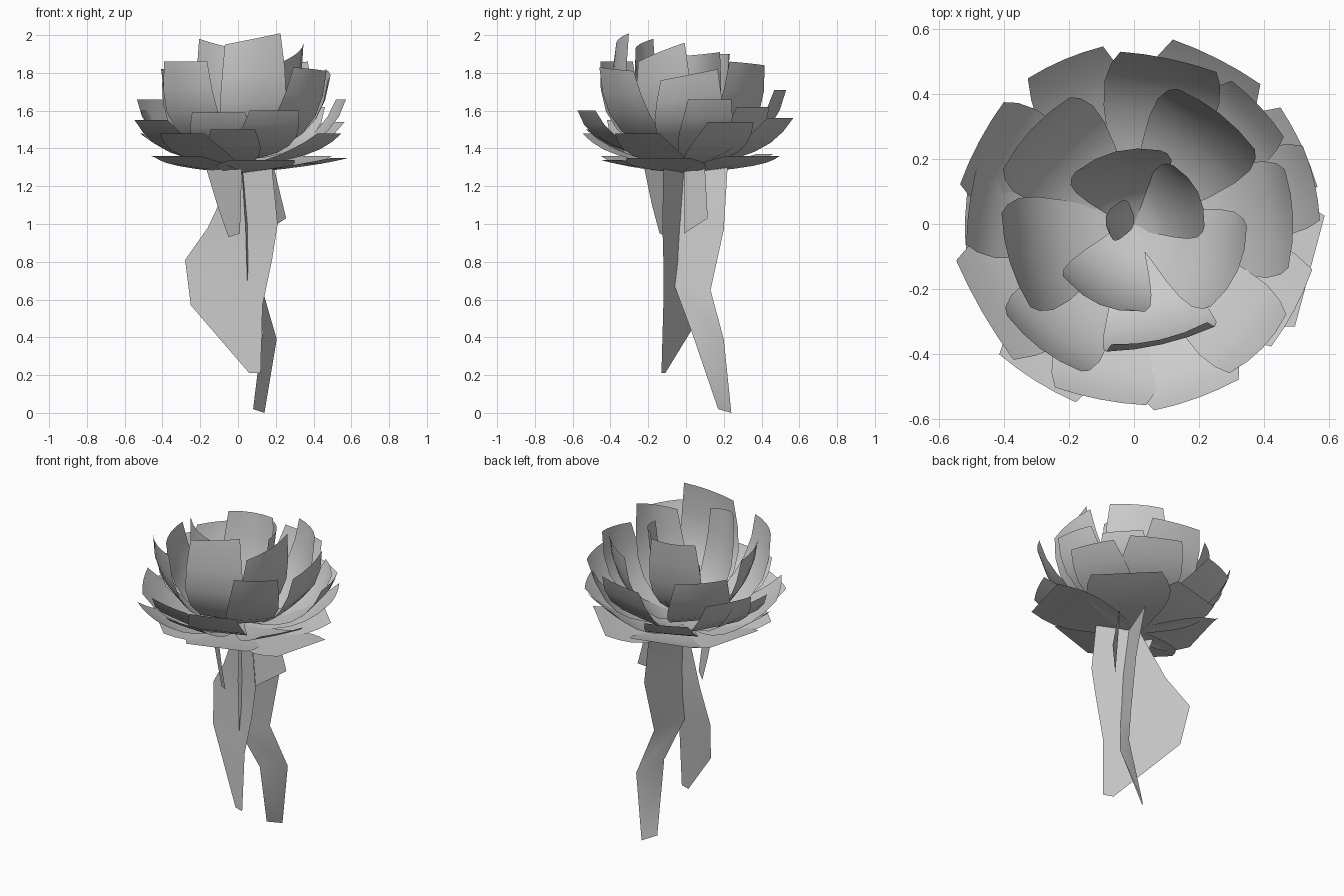
import bpy, math
from mathutils import Vector


def sheet(name, rows):
    """Grid surface from rows of points."""
    n = len(rows[0])
    verts = [p for r in rows for p in r]
    faces = [(i*n+j, i*n+j+1, (i+1)*n+j+1, (i+1)*n+j)
             for i in range(len(rows)-1) for j in range(n-1)]
    me = bpy.data.meshes.new(name)
    me.from_pydata(verts, [], faces)
    me.polygons.foreach_set("use_smooth", [True]*len(faces))
    ob = bpy.data.objects.new(name, me)
    bpy.context.collection.objects.link(ob)


def petal(name, az, r, z, w, base, belly=0.75, rise=0.03, tilt=0.0, cup=0.01):
    """Petal sweeping outward and up: a curved profile widened sideways.
    tilt raises the left corner of the tip above the right one."""
    a = math.radians(az)
    out, side = Vector((math.cos(a), math.sin(a), 0)), Vector((-math.sin(a), math.cos(a), 0))
    widths = [0.2, 0.48, 0.75, 0.93, 1.0, 0.95, 0.84]
    rows = []
    for i, wd in enumerate(widths):
        t = i/(len(widths)-1)
        pr = 2*t*(1-t)*r*belly + t*t*r
        pz = base*(1-t)**2 + 2*t*(1-t)*(base+rise) + t*t*z
        row = []
        for u in (-1, -0.5, 0, 0.5, 1):
            p = out*(pr - cup*u*u*t) + side*(u*wd*w/2)
            p.z = pz + tilt*u*t*t
            row.append(p)
        rows.append(row)
    sheet(name, rows)


# flat bottom ring: azimuth, tip radius, tip height, width
for az, r, z, w in [(-15, .56, 1.35, .42), (-135, .46, 1.36, .42), (165, .43, 1.36, .42),
                    (105, .43, 1.37, .42), (45, .50, 1.36, .48), (-72, .42, 1.34, .42)]:
    petal("bottom_petal", az, r, z, w, 1.27, .6, .03, 0, 0)

# low spreading ring
for az, r, z, w in [(-122, .57, 1.48, .33), (-93, .53, 1.5, .28), (-150, .54, 1.55, .42),
                    (113, .55, 1.54, .30), (63, .57, 1.56, .36), (25, .57, 1.54, .32),
                    (-28, .56, 1.48, .32), (178, .52, 1.48, .3)]:
    petal("low_petal", az, r, z, w, 1.31, .65, .02)

# middle ring
for az, r, z, w in [(-101, .55, 1.59, .34), (-70, .57, 1.60, .33),
                    (13, .57, 1.66, .28), (43, .53, 1.62, .28), (78, .52, 1.71, .36),
                    (152, .54, 1.66, .34), (171, .51, 1.60, .34)]:
    petal("middle_petal", az, r, z, w, 1.34, .82, .02)

# upper cup: azimuth, radius, height, width, belly, tilt
for az, r, z, w, b, tl in [(-127, .48, 1.86, .34, .95, 0), (2, .49, 1.79, .36, .9, .03),
                           (-44, .55, 1.82, .30, .8, -.01),
                           (52, .43, 1.85, .36, .9, -.01), (137, .43, 1.75, .36, .85, 0),
                           (-163, .40, 1.82, .36, .85, 0), (-77, .365, 1.98, .36, 1.25, .03)]:
    petal("upper_petal", az, r, z, w, 1.36, b, .03, tl, .02)

# inner heart
for az, r, z, w, b, tl in [(-113, .27, 1.95, .29, .95, -.03), (-24, .35, 1.91, .32, .85, .05),
                           (104, .23, 1.90, .32, .8, 0), (27, .22, 1.90, .25, .8, .01),
                           (165, .09, 1.68, .13, .6, 0)]:
    petal("inner_petal", az, r, z, w, 1.38, b, .04, tl, .03)


# hanging leaves: pairs of edge points from top to bottom
def leaf(name, pairs):
    sheet(name, [[Vector(a), Vector(b)] for a, b in pairs])


leaf("broad_leaf", [((-.01, .01, 1.30), (.18, -.12, 1.30)), ((-.16, .09, .98), (.21, -.125, 1.0)),
                    ((-.28, .16, .81), (.18, -.12, .81)), ((-.25, .11, .57), (.13, -.12, .57)),
                    ((.06, -.11, .21), (.12, -.13, .21))])
leaf("long_leaf", [((.02, -.02, 1.30), (.10, .22, 1.30)), ((.04, -.06, .98), (.15, .20, .97)),
                   ((.05, -.06, .67), (.13, .13, .65)), ((.13, .03, .43), (.205, .20, .39)),
                   ((.08, .17, .02), (.14, .24, 0))])
leaf("short_front_leaf", [((-.17, -.03, 1.30), (.02, -.22, 1.29)), ((-.11, -.06, 1.10), (.015, -.18, 1.10)),
                          ((-.05, -.09, .93), (.01, -.14, .95))])
leaf("short_side_leaf", [((.10, -.01, 1.30), (.19, .10, 1.30)), ((.13, -.01, .95), (.255, .115, 1.03))])
